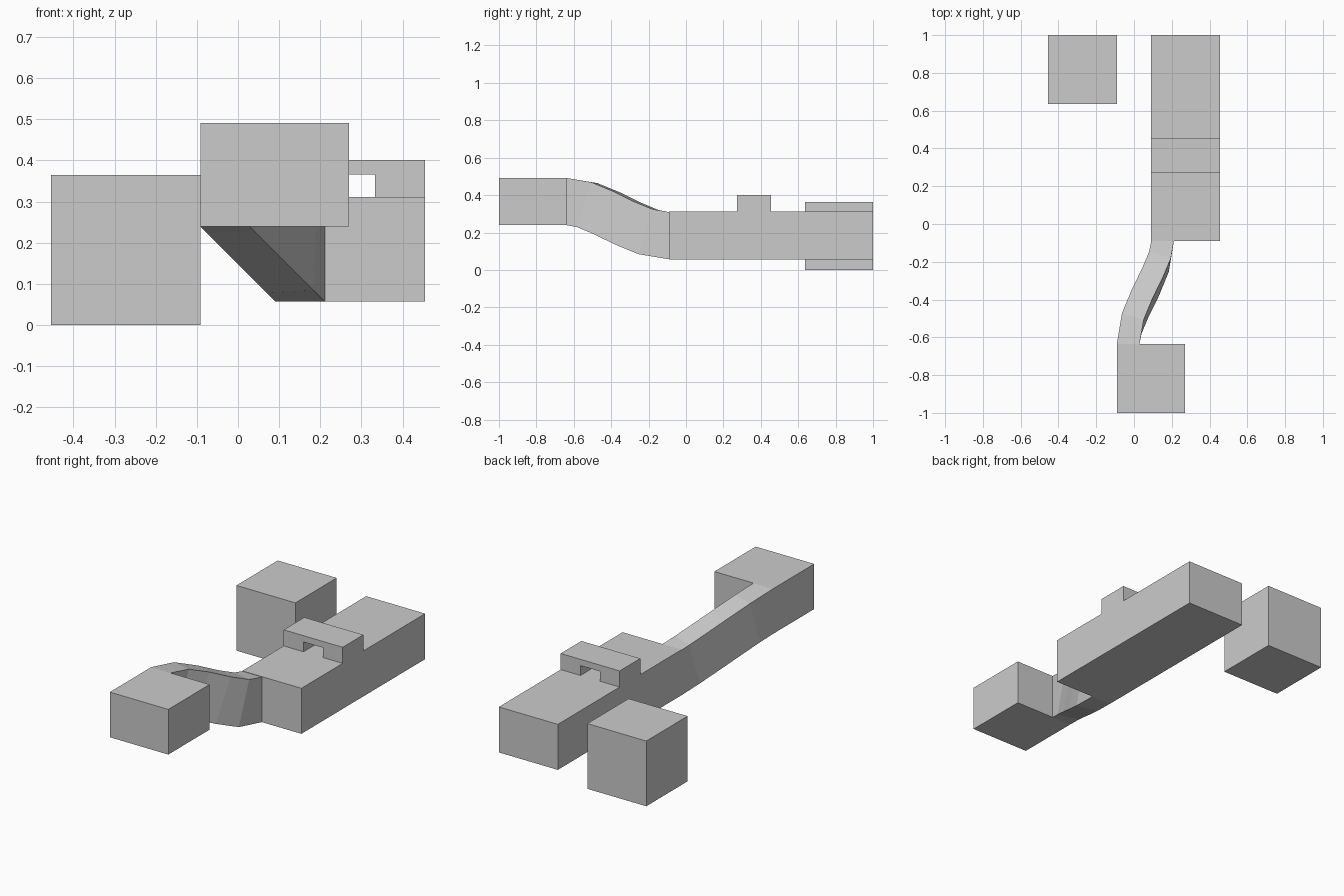
import bpy
from math import atan2, sin, cos, sqrt

if "Cube" in bpy.data.objects:
    bpy.data.objects.remove(bpy.data.objects["Cube"])


def make(name, verts, faces):
    mesh = bpy.data.meshes.new(name)
    mesh.from_pydata(verts, [], faces)
    mesh.update()
    obj = bpy.data.objects.new(name, mesh)
    bpy.context.collection.objects.link(obj)
    return obj


def prism(name, profile, y0, y1):
    """Extrude a counter-clockwise (x, z) profile along y."""
    n = len(profile)
    verts = [(x, y, z) for y in (y0, y1) for x, z in profile]
    faces = [tuple(range(n)), tuple(reversed(range(n, 2 * n)))]
    faces += [(i, i + n, (i + 1) % n + n, (i + 1) % n) for i in range(n)]
    return make(name, verts, faces)


def block(name, x0, x1, y0, y1, z0, z1):
    return prism(name, [(x0, z0), (x1, z0), (x1, z1), (x0, z1)], y0, y1)


# Separate cube and the two solid blocks
block("side_cube", -0.455, -0.091, 0.636, 1.0, 0.0, 0.364)
block("long_block", 0.091, 0.455, -0.091, 1.0, 0.057, 0.311)
block("front_block", -0.091, 0.27, -1.0, -0.636, 0.239, 0.491)

# Small arch standing on the long block
prism("arch", [(0.091, 0.311), (0.213, 0.311), (0.213, 0.366), (0.333, 0.366),
               (0.333, 0.311), (0.455, 0.311), (0.455, 0.401), (0.091, 0.401)],
      0.273, 0.455)

# S-shaped arm joining the blocks: sections turn with a path that moves
# sideways and down at 45 degrees (d axis) while running back along y
START, END = (-0.031, -0.636, 0.365), (0.151, -0.091, 0.184)
LENGTH, DRIFT = END[1] - START[1], (END[0] - START[0]) * sqrt(2)
CORNERS = [(-0.06, -0.126), (0.06, -0.126), (0.06, 0.126), (-0.06, 0.126)]
STEPS = 5
verts, faces = [], []
for i in range(STEPS + 1):
    t = i / STEPS
    ease = t * t * (3 - 2 * t)
    turn = atan2(6 * t * (1 - t) * DRIFT, LENGTH)
    for x, z in CORNERS:
        d, n = (x - z) / sqrt(2), (x + z) / sqrt(2)
        across = ease * DRIFT + d * cos(turn)
        verts.append((START[0] + (across + n) / sqrt(2),
                      START[1] + t * LENGTH - d * sin(turn),
                      START[2] + (n - across) / sqrt(2)))
for i in range(STEPS):
    for k in range(4):
        a, b = 4 * i + k, 4 * i + (k + 1) % 4
        faces.append((a, a + 4, b + 4, b))
make("curved_arm", verts, faces)
